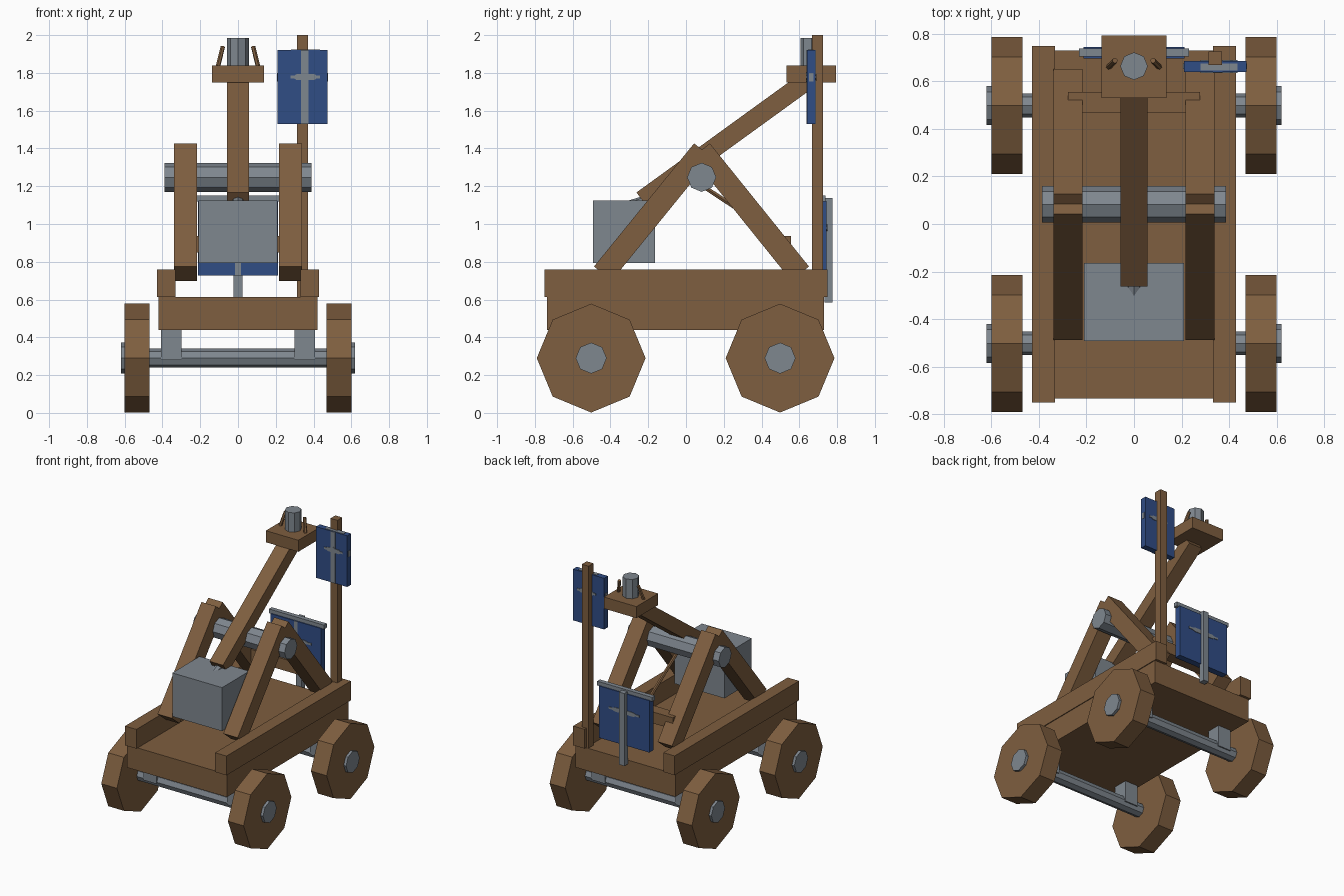
import bpy, bmesh, math
from mathutils import Vector

if "Cube" in bpy.data.objects:
    bpy.data.objects.remove(bpy.data.objects["Cube"])


def material(name, rgb):
    m = bpy.data.materials.new(name)
    m.diffuse_color = (*rgb, 1)
    m.use_nodes = True
    m.node_tree.nodes["Principled BSDF"].inputs["Base Color"].default_value = m.diffuse_color
    return m


WOOD = material("wood", (0.210, 0.112, 0.050))
IRON = material("iron", (0.212, 0.242, 0.275))
BLUE = material("blue_cloth", (0.030, 0.074, 0.235))


def finish(name, bm, mat):
    bmesh.ops.recalc_face_normals(bm, faces=bm.faces)
    me = bpy.data.meshes.new(name)
    bm.to_mesh(me)
    bm.free()
    me.materials.append(mat)
    ob = bpy.data.objects.new(name, me)
    bpy.context.collection.objects.link(ob)
    return ob


def loft(name, a, b, mat):
    """Solid between two matching rings of points."""
    bm = bmesh.new()
    va = [bm.verts.new(p) for p in a]
    vb = [bm.verts.new(p) for p in b]
    n = len(va)
    bm.faces.new(va)
    bm.faces.new(vb[::-1])
    for i in range(n):
        j = (i + 1) % n
        bm.faces.new((va[i], vb[i], vb[j], va[j]))
    return finish(name, bm, mat)


def box(name, x, y, z, mat):
    ring = [(x[0], y[0]), (x[1], y[0]), (x[1], y[1]), (x[0], y[1])]
    return loft(name, [(*p, z[0]) for p in ring], [(*p, z[1]) for p in ring], mat)


def rod(name, p, q, r, mat, sides=8):
    """Low-poly cylinder from p to q."""
    p, q = Vector(p), Vector(q)
    rot = (q - p).to_track_quat('Z', 'Y')
    ring = [rot @ Vector((r * math.cos(t), r * math.sin(t), 0))
            for t in (2 * math.pi * i / sides for i in range(sides))]
    return loft(name, [p + v for v in ring], [q + v for v in ring], mat)


def beam(name, p, q, thick, x, mat):
    """Square-cut beam in the YZ plane; p-q is its upper edge."""
    p, q = Vector(p), Vector(q)
    d = (q - p).normalized()
    n = Vector((d.y, -d.x)) * thick
    if n.y > 0:
        n = -n
    prof = [p, q, q + n, p + n]
    return loft(name, [(x[0], *v) for v in prof], [(x[1], *v) for v in prof], mat)


def emblem(name, cx, cz, w, h, y0, y1):
    """Flat pointed crosspiece plate."""
    half = [(-1, .3), (-.75, .3), (-.6, .6), (-.2, .6), (0, 1), (.2, .6), (.6, .6), (.75, .3), (1, .3)]
    pts = half + [(u, -v) for u, v in reversed(half)]
    pts = [(cx + u * w, cz + v * h) for u, v in pts]
    loft(name, [(u, y0, v) for u, v in pts], [(u, y1, v) for u, v in pts], IRON)


# Chassis
box("deck", (-.422, .422), (-.735, .73), (.44, .613), WOOD)
for s, side in ((-1, "left"), (1, "right")):
    box(f"{side}_rail", sorted((s * .332, s * .428)), (-.75, .748), (.613, .76), WOOD)

# Wheels, hubs, axles and axle brackets
for y, end in ((-.502, "front"), (.498, "rear")):
    rod(f"{end}_axle", (-.5, y, .29), (.5, y, .29), .05, IRON)
    for s, side in ((-1, "left"), (1, "right")):
        rod(f"{end}_{side}_wheel", (s * .468, y, .29), (s * .6, y, .29), .288, WOOD)
        rod(f"{end}_{side}_hub", (s * .55, y, .29), (s * .62, y, .29), .082, IRON)
        box(f"{end}_{side}_bracket", sorted((s * .298, s * .408)), (y - .055, y + .055), (.28, .45), IRON)

# A-frames carrying the pivot shaft
for s, side in ((-1, "left"), (1, "right")):
    xs = sorted((s * .217, s * .338))
    beam(f"{side}_front_leg", (-.487, .775), (.043, 1.427), .12, xs, WOOD)
    beam(f"{side}_rear_leg", (.651, .775), (.126, 1.427), .12, xs, WOOD)
rod("pivot_shaft", (-.388, .083, 1.247), (.388, .083, 1.247), .077, IRON)
box("rear_crossbar", (-.277, .277), (.466, .555), (.85, .937), WOOD)

# Throwing arm, counterweight and pull rope
beam("throwing_arm", (-.262, 1.167), (.605, 1.795), .1, (-.057, .057), WOOD)
box("counterweight", (-.21, .21), (-.492, -.163), (.793, 1.125), IRON)
rod("weight_hook", (0, -.30, 1.09), (0, -.17, 1.13), .034, IRON)
rod("pull_rope", (0, .09, 1.2), (0, .5, .93), .013, WOOD, 6)

# Bucket with its load and retaining pegs
box("bucket", (-.137, .137), (.531, .793), (1.75, 1.838), WOOD)
rod("load", (0, .664, 1.83), (0, .664, 1.985), .058, IRON)
for s, side in ((-1, "left"), (1, "right")):
    rod(f"{side}_peg", (s * .107, .66, 1.83), (s * .08, .687, 1.94), .012, WOOD, 6)

# Flag pole and flag, with emblem plates
box("flag_pole", (.313, .37), (.668, .726), (.613, 2.0), WOOD)
box("flag", (.21, .473), (.64, .686), (1.53, 1.92), BLUE)
for y0, y1, face in ((.637, .64, "front"), (.686, .689, "back")):
    box(f"flag_{face}_stripe", (.333, .373), (y0, y1), (1.53, 1.92), IRON)
    emblem(f"flag_{face}_emblem", .357, 1.778, .078, .026, y0 - .001, y1 + .001)
box("flag_top_emblem", (.28, .435), (.646, .676), (1.92, 1.923), IRON)
for x0, x1, side in ((.207, .21, "left"), (.473, .476, "right")):
    box(f"flag_{side}_emblem", (x0, x1), (.651, .675), (1.755, 1.8), IRON)

# Rear shield with iron straps and emblem plates
box("shield", (-.212, .212), (.697, .745), (.727, 1.122), BLUE)
box("shield_top_bar", (-.232, .232), (.704, .738), (1.118, 1.15), IRON)
box("shield_strap", (-.023, .023), (.732, .776), (.585, 1.138), IRON)
box("shield_front_stripe", (-.015, .015), (.694, .697), (.727, 1.122), IRON)
emblem("shield_front_emblem", 0, .98, .13, .026, .693, .697)
emblem("shield_back_emblem", 0, .98, .13, .026, .745, .749)
